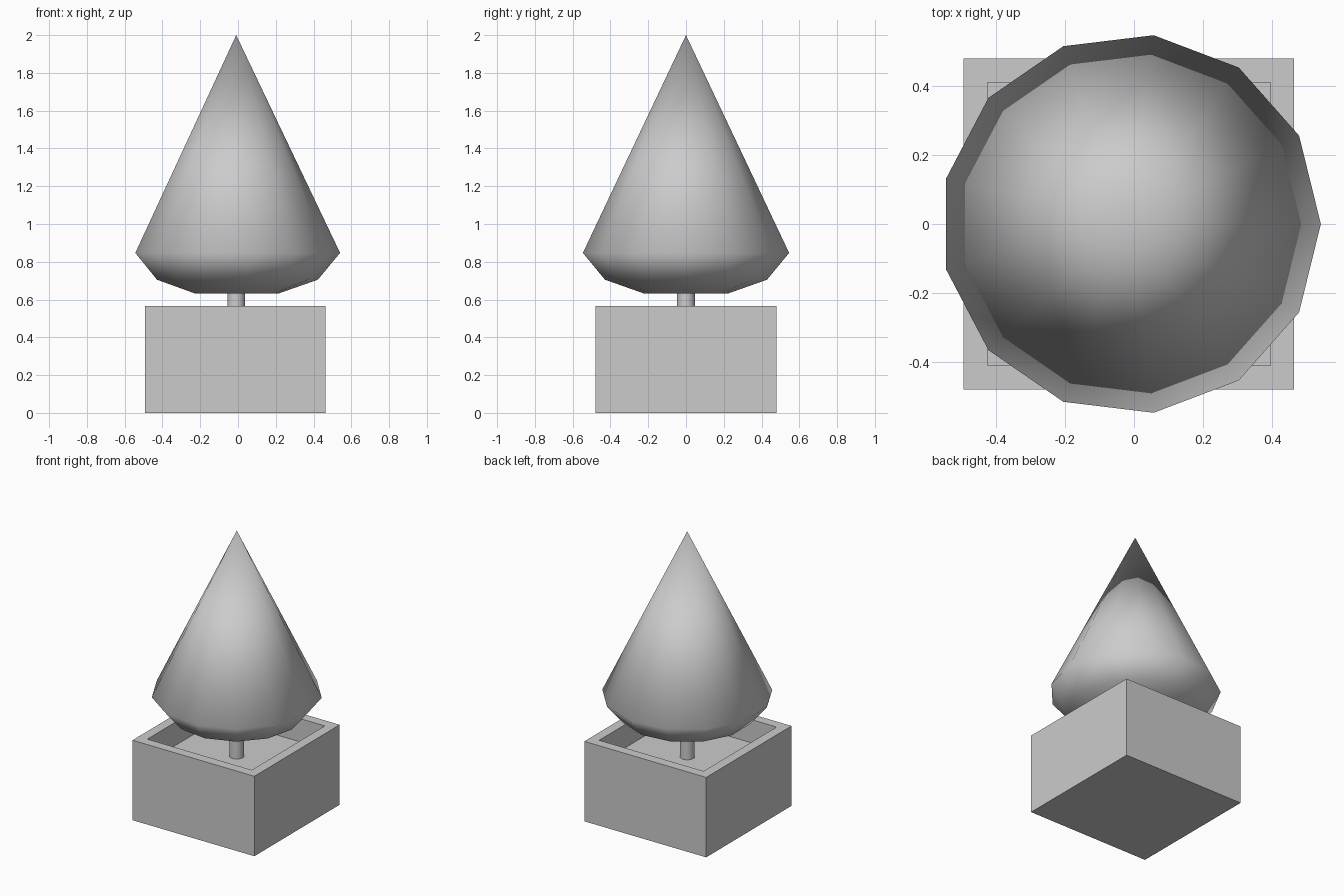
import bpy, bmesh
from math import cos, sin, tau

if "Cube" in bpy.data.objects:
    bpy.data.objects.remove(bpy.data.objects["Cube"])


def make_object(name, bm, smooth):
    bmesh.ops.recalc_face_normals(bm, faces=bm.faces)
    mesh = bpy.data.meshes.new(name)
    bm.to_mesh(mesh)
    bm.free()
    for p in mesh.polygons:
        p.use_smooth = smooth
    obj = bpy.data.objects.new(name, mesh)
    bpy.context.collection.objects.link(obj)
    return obj


def lathe(name, profile, sides, cx):
    """Stack rings of (radius, z); a zero radius becomes a single point."""
    bm = bmesh.new()
    rings = []
    for r, z in profile:
        n = sides if r > 0 else 1
        rings.append([bm.verts.new((cx + r * cos(tau * i / sides),
                                    r * sin(tau * i / sides), z)) for i in range(n)])
    for a, b in zip(rings, rings[1:]):
        for i in range(sides):
            j = (i + 1) % sides
            if len(b) == 1:
                bm.faces.new((a[i], a[j], b[0]))
            else:
                bm.faces.new((a[i], a[j], b[j], b[i]))
    bm.faces.new(rings[0])
    if len(rings[-1]) > 1:
        bm.faces.new(rings[-1])
    return make_object(name, bm, True)


# Square planter box with a thick rim and a recessed soil floor
bm = bmesh.new()
bmesh.ops.create_cube(bm, size=1)
for v in bm.verts:
    v.co = (v.co.x * 0.956 - 0.015, v.co.y * 0.956, (v.co.z + 0.5) * 0.567)
top = max(bm.faces, key=lambda f: f.calc_center_median().z)
bmesh.ops.inset_region(bm, faces=[top], thickness=0.097)
floor = bmesh.ops.extrude_face_region(bm, geom=[top])["geom"]
bmesh.ops.translate(bm, verts=[g for g in floor if isinstance(g, bmesh.types.BMVert)],
                    vec=(0, 0, -0.165))
if top.is_valid:
    bmesh.ops.delete(bm, geom=[top], context='FACES_ONLY')
make_object("planter_box", bm, False)

# Thin stem rising out of the soil
stem = lathe("stem", [(0.048, 0.39), (0.048, 0.66)], 13, -0.01)
bpy.context.view_layer.objects.active = stem
stem.select_set(True)
bpy.ops.object.shade_smooth_by_angle()

# Thirteen-sided conical foliage with a rounded underside
lathe("foliage", [(0.227, 0.633), (0.432, 0.705), (0.55, 0.847), (0, 2.0)], 13, -0.0095)
